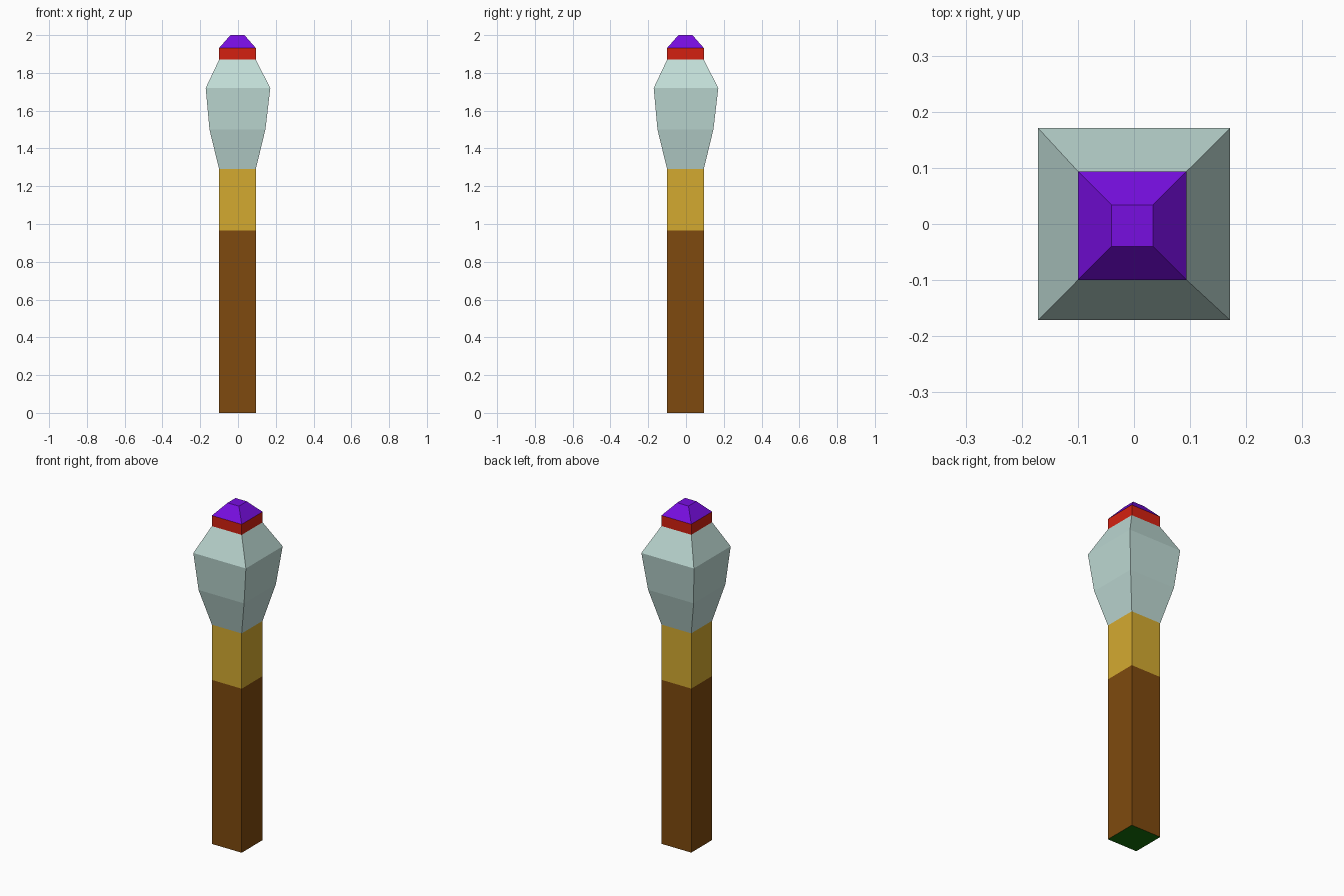
import bpy
import bmesh

cube = bpy.data.objects.get("Cube")
if cube:
    bpy.data.objects.remove(cube, do_unlink=True)


def make_material(name, rgb):
    """Flat material from 0-255 display values, converted to linear."""
    linear = [((c / 255 + 0.055) / 1.055) ** 2.4 for c in rgb]
    mat = bpy.data.materials.new(name)
    mat.use_nodes = True
    mat.diffuse_color = (*linear, 1)
    bsdf = next(n for n in mat.node_tree.nodes if n.type == "BSDF_PRINCIPLED")
    bsdf.inputs["Base Color"].default_value = (*linear, 1)
    return mat


brown = make_material("brown wood", (126, 74, 14))
green = make_material("green base", (22, 112, 10))
gold = make_material("gold", (212, 170, 48))
grey = make_material("pale grey green", (192, 220, 214))
red = make_material("red", (212, 32, 16))
purple = make_material("purple", (119, 14, 224))

SHAFT = 0.097    # half width of the straight parts
OFFSET = -0.003  # slight shift of the shaft from the centre


def square_loft(name, sections, mats, cap_bottom=False, cap_top=False):
    """Stack square rings of (height, half width, centre shift)."""
    bm = bmesh.new()
    rings = []
    for z, r, shift in sections:
        rings.append([bm.verts.new((sx * r + shift, sy * r + shift, z))
                      for sx, sy in ((-1, -1), (1, -1), (1, 1), (-1, 1))])
    for low, high in zip(rings, rings[1:]):
        for i in range(4):
            j = (i + 1) % 4
            bm.faces.new((low[i], low[j], high[j], high[i]))
    if cap_bottom:
        bottom = bm.faces.new(rings[0][::-1])
        bottom.material_index = len(mats) - 1
    if cap_top:
        bm.faces.new(rings[-1])
    mesh = bpy.data.meshes.new(name)
    bm.to_mesh(mesh)
    bm.free()
    for mat in mats:
        mesh.materials.append(mat)
    obj = bpy.data.objects.new(name, mesh)
    bpy.context.collection.objects.link(obj)
    return obj


# Wooden handle with a green underside
square_loft("handle", [(0, SHAFT, OFFSET), (0.965, SHAFT, OFFSET)],
            [brown, green], cap_bottom=True)

# Gold sleeve above the handle
square_loft("sleeve", [(0.965, SHAFT, OFFSET), (1.29, SHAFT, OFFSET)], [gold])

# Flared head
square_loft("head", [(1.29, SHAFT, OFFSET), (1.5, 0.148, OFFSET),
                     (1.72, 0.171, 0), (1.87, SHAFT, OFFSET)], [grey])

# Red collar and purple tip
square_loft("collar", [(1.87, SHAFT, OFFSET), (1.932, SHAFT, OFFSET)], [red])
square_loft("tip", [(1.932, SHAFT, OFFSET), (2, 0.037, OFFSET)],
            [purple], cap_top=True)
